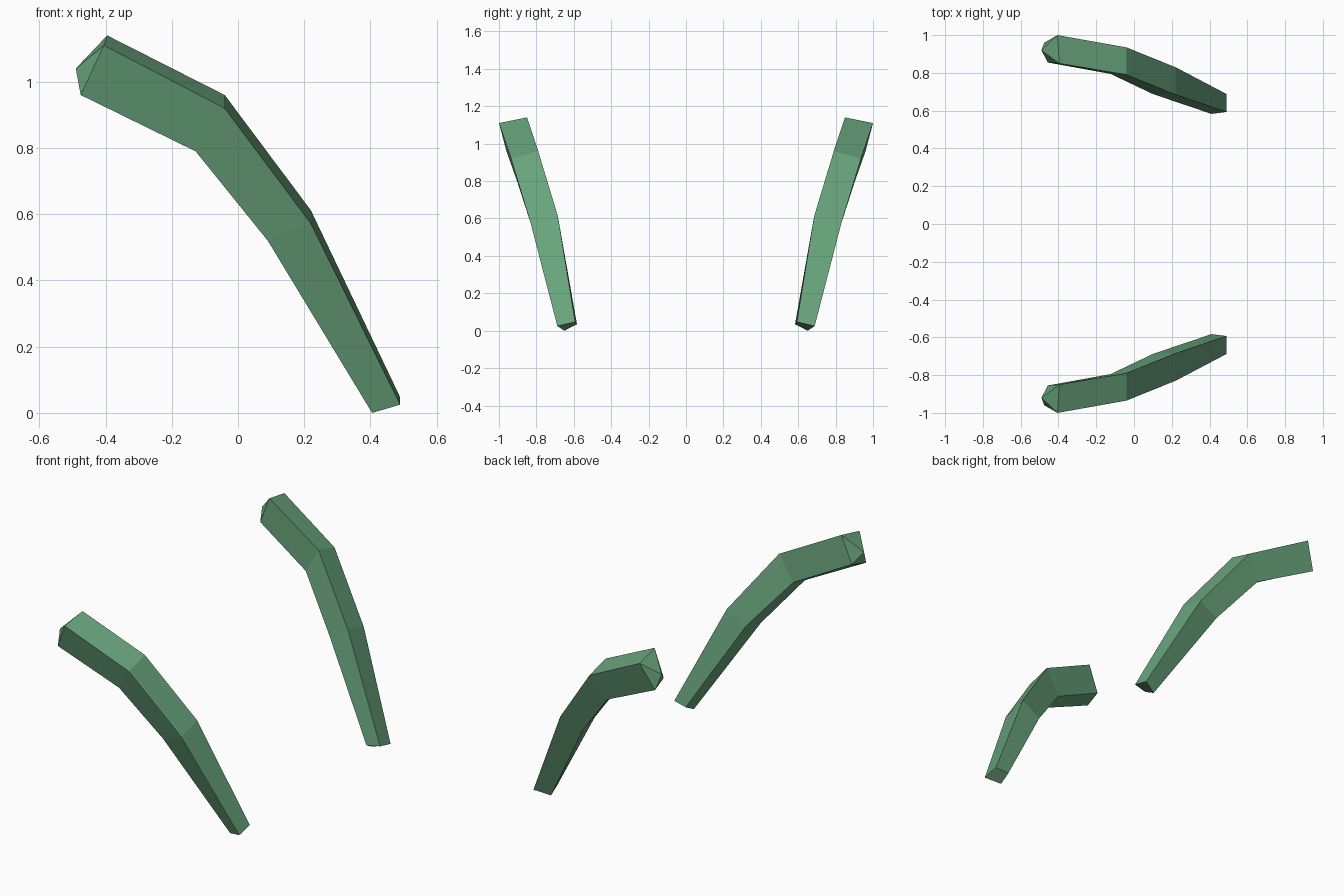
import bpy, bmesh

if "Cube" in bpy.data.objects:
    bpy.data.objects.remove(bpy.data.objects["Cube"])

green = bpy.data.materials.new("leaf green")
green.diffuse_color = (0.14, 0.37, 0.20, 1)
green.use_nodes = True
green.node_tree.nodes["Principled BSDF"].inputs["Base Color"].default_value = green.diffuse_color

# Four-sided sections: upper outer, upper inner, lower inner, lower outer
SECTIONS = [
    [(-.405, -1.0, 1.11), (-.395, -.85, 1.14), (-.457, -.855, .985), (-.475, -.96, .96)],
    [(-.04, -.935, .92), (-.04, -.79, .96), (-.125, -.795, .815), (-.128, -.90, .79)],
    [(.22, -.83, .572), (.22, -.685, .612), (.10, -.688, .545), (.09, -.81, .52)],
    [(.49, -.688, .025), (.49, -.593, .047), (.41, -.583, .035), (.405, -.65, .0)],
]
TIP = (-.49, -.92, 1.04)


def curved_arm(name, side):
    bm = bmesh.new()

    def vert(p):
        return bm.verts.new((p[0], p[1] * side, p[2]))

    rings = [[vert(p) for p in s] for s in SECTIONS]
    # Sides between neighbouring sections
    for a, b in zip(rings, rings[1:]):
        for i in range(4):
            j = (i + 1) % 4
            bm.faces.new((a[i], a[j], b[j], b[i]))
    # Flat foot end and pointed upper end
    bm.faces.new(rings[-1])
    tip = vert(TIP)
    for i in range(4):
        bm.faces.new((rings[0][i], rings[0][(i + 1) % 4], tip))
    bmesh.ops.recalc_face_normals(bm, faces=bm.faces[:])
    mesh = bpy.data.meshes.new(name)
    bm.to_mesh(mesh)
    bm.free()
    mesh.materials.append(green)
    bpy.context.collection.objects.link(bpy.data.objects.new(name, mesh))


# Mirrored pair
curved_arm("front_curved_arm", 1)
curved_arm("back_curved_arm", -1)
